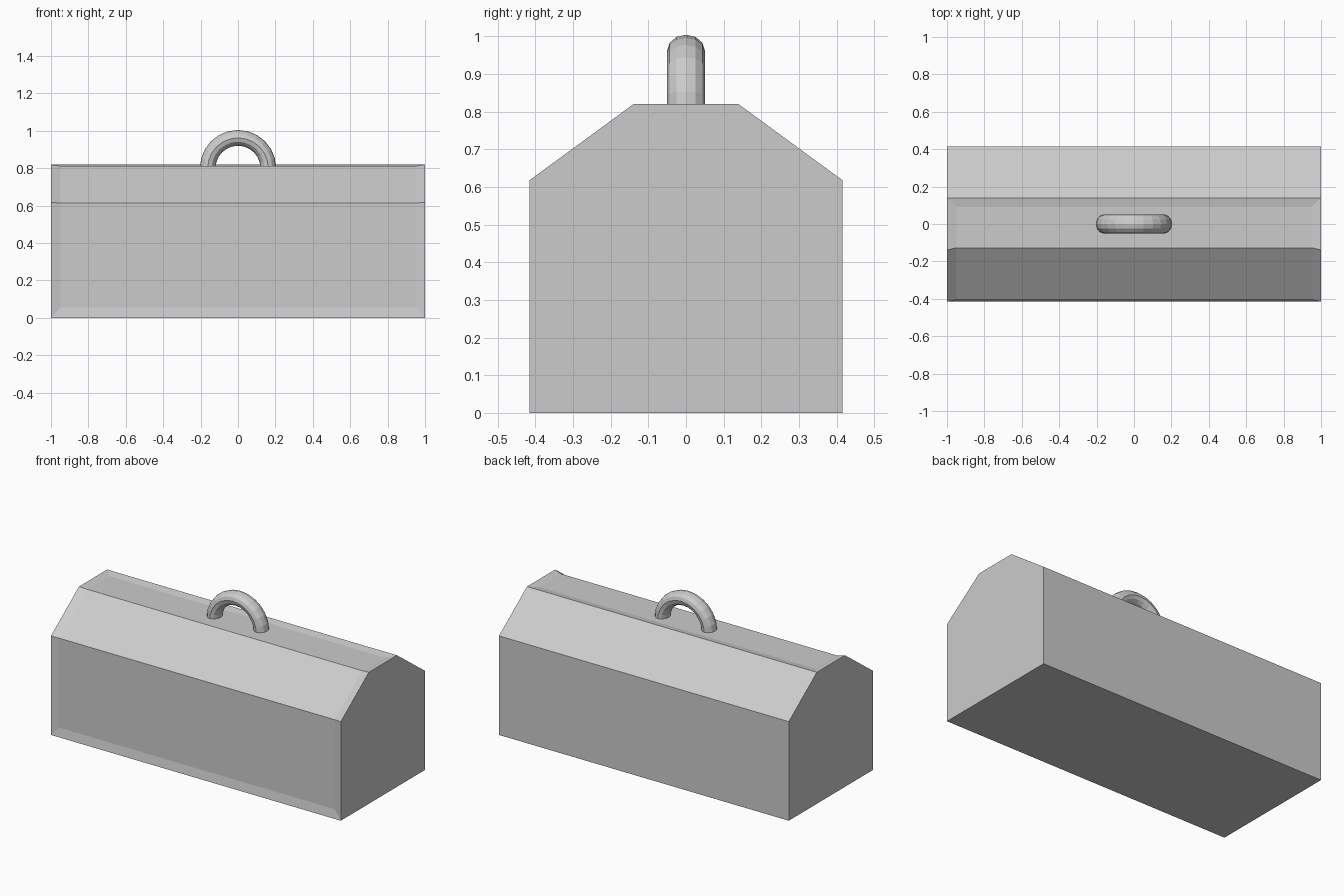
import bpy, math

if "Cube" in bpy.data.objects:
    bpy.data.objects.remove(bpy.data.objects["Cube"])


def make(name, verts, faces):
    me = bpy.data.meshes.new(name)
    me.from_pydata(verts, [], faces)
    me.update()
    ob = bpy.data.objects.new(name, me)
    bpy.context.collection.objects.link(ob)
    return ob


# Box body: end profile (y, z) from front bottom, over the lid, to back bottom
outer = [(-0.415, 0), (-0.415, 0.618), (-0.139, 0.82), (0.139, 0.82),
         (0.415, 0.618), (0.415, 0)]
# Shallow recess across front, front slope and top
inner = [(-0.405, 0.055), (-0.405, 0.613), (-0.127, 0.811), (0.09, 0.811)]
n, m = len(outer), len(inner)
verts = [(s, y, z) for s in (-1, 1) for y, z in outer]
verts += [(s * 0.95, y, z) for s in (-1, 1) for y, z in inner]
L, R = 2 * n, 2 * n + m
faces = [tuple(range(n)), tuple(reversed(range(n, 2 * n)))]
for i in (3, 4, 5):                      # back slope, back, bottom
    j = (i + 1) % n
    faces.append((i, i + n, j + n, j))
for i in range(3):                       # recessed panels and their side rims
    faces += [(L + i, R + i, R + i + 1, L + i + 1),
              (i, L + i, L + i + 1, i + 1),
              (R + i, n + i, n + i + 1, R + i + 1)]
faces += [(0, n, R, L), (L + 3, R + 3, n + 3, 3)]   # bottom and top rims
make("box_body", verts, faces)

# Handle: half ring with an oval section
SEG, SIDES = 12, 12
hv, hf = [], []
for i in range(SEG + 1):
    a = math.pi * i / SEG
    for k in range(SIDES):
        b = 2 * math.pi * k / SIDES
        r = 0.162 + 0.042 * math.cos(b)
        hv.append((r * math.cos(a), 0.05 * math.sin(b), 0.80 + r * math.sin(a)))
for i in range(SEG):
    for k in range(SIDES):
        p, q = i * SIDES + k, i * SIDES + (k + 1) % SIDES
        hf.append((p, p + SIDES, q + SIDES, q))
hf += [tuple(range(SIDES)), tuple(reversed(range(SEG * SIDES, (SEG + 1) * SIDES)))]
handle = make("handle", hv, hf)

# Consistent outward normals
import bmesh
for ob in bpy.context.collection.objects:
    bm = bmesh.new()
    bm.from_mesh(ob.data)
    bmesh.ops.recalc_face_normals(bm, faces=bm.faces)
    bm.to_mesh(ob.data)
    bm.free()
